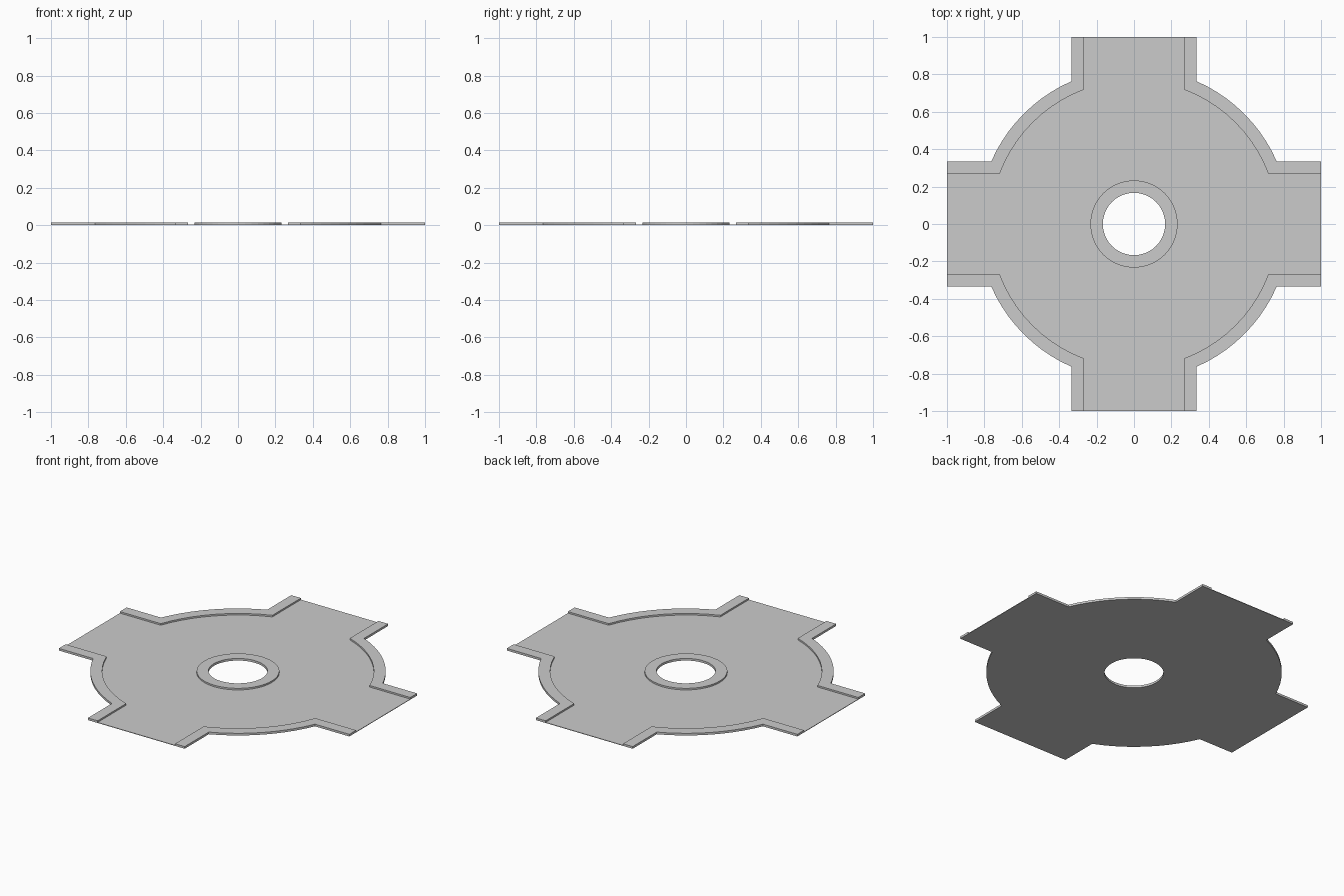
import bpy, bmesh
from math import cos, sin, acos, pi

if "Cube" in bpy.data.objects:
    bpy.data.objects.remove(bpy.data.objects["Cube"])

CURB_TOP, ROAD_TOP = 0.0135, 0.0035
HALF_OUT, HALF_IN = 1 / 3, 0.8 / 3      # arm half widths outside / inside the curb
R_OUT, R_IN = 2.5 / 3, 2.3 / 3          # circle radii outside / inside the curb
HOLE_R, ISLAND_R = 0.5 / 3, 0.7 / 3


def circle(r, n=40):
    return [(r * cos(2 * pi * i / n), r * sin(2 * pi * i / n)) for i in range(n)]


def corner_line(half, r, n=10):
    """Edge from the +x arm end, round the circle, to the +y arm end."""
    a1 = acos(half / r)
    a0 = pi / 2 - a1
    arc = [(r * cos(a0 + (a1 - a0) * i / n), r * sin(a0 + (a1 - a0) * i / n))
           for i in range(n + 1)]
    return [(1, half)] + arc + [(half, 1)]


def turn(points, k):
    for _ in range(k):
        points = [(-y, x) for x, y in points]
    return points


def prism(name, loops, height):
    """Upright slab bounded by one outline plus optional holes."""
    bm = bmesh.new()
    caps = ([], [])
    for loop in loops:
        rings = [[bm.verts.new((x, y, z)) for x, y in loop] for z in (0, height)]
        n = len(loop)
        for ring, cap in zip(rings, caps):
            cap.extend(bm.edges.new((ring[i], ring[(i + 1) % n])) for i in range(n))
        for i in range(n):
            j = (i + 1) % n
            bm.faces.new((rings[0][i], rings[0][j], rings[1][j], rings[1][i]))
    for cap in caps:
        bmesh.ops.triangle_fill(bm, use_beauty=True, use_dissolve=False,
                                edges=cap, normal=(0, 0, 1))
    bmesh.ops.recalc_face_normals(bm, faces=bm.faces)
    mesh = bpy.data.meshes.new(name)
    bm.to_mesh(mesh)
    bm.free()
    obj = bpy.data.objects.new(name, mesh)
    bpy.context.collection.objects.link(obj)
    return obj


# Lower road surface: cross with round centre, open round the island
inner = corner_line(HALF_IN, R_IN)
road_outline = [p for k in range(4) for p in turn(inner, k)]
prism("road", [road_outline, circle(ISLAND_R)], ROAD_TOP)

# Raised curb in each of the four corners
curb_outline = corner_line(HALF_OUT, R_OUT) + inner[::-1]
for k in range(4):
    prism(f"corner_curb_{k + 1}", [turn(curb_outline, k)], CURB_TOP)

# Raised ring round the central hole
prism("island_curb", [circle(ISLAND_R), circle(HOLE_R)], CURB_TOP)
